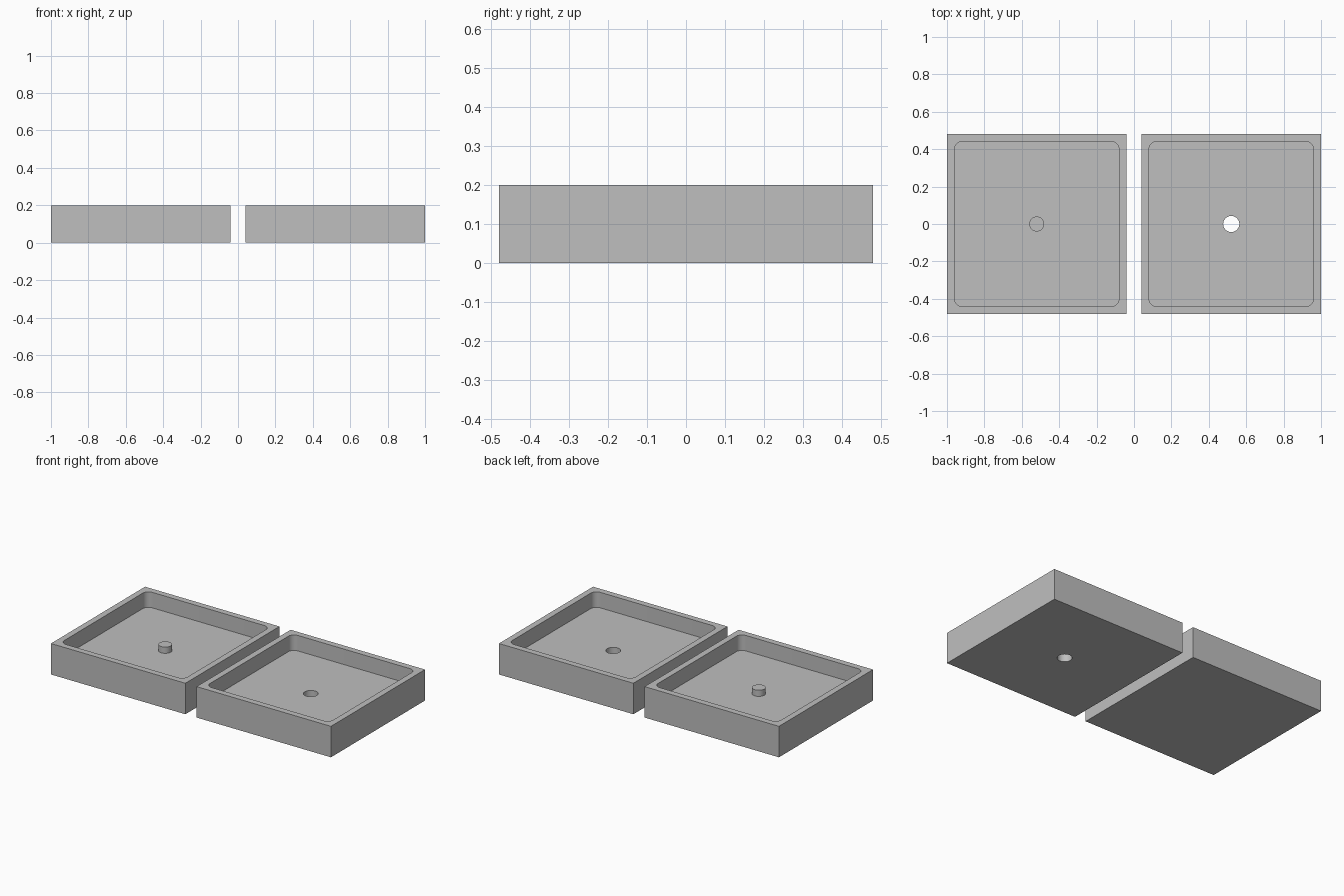
import bpy, bmesh

if "Cube" in bpy.data.objects:
    bpy.data.objects.remove(bpy.data.objects["Cube"])

SIZE, HEIGHT, FLOOR = 0.96, 0.2, 0.1   # tray width, tray height, floor level
CAVITY, CORNER = 0.88, 0.04            # recess width and corner radius
CENTRE = 0.52                          # distance of each tray from the middle

grey = bpy.data.materials.new("light grey")
grey.diffuse_color = (0.522, 0.522, 0.522, 1)
grey.use_nodes = True
grey.node_tree.nodes["Principled BSDF"].inputs["Base Color"].default_value = grey.diffuse_color


def finish(bm, name):
    mesh = bpy.data.meshes.new(name)
    bm.to_mesh(mesh)
    bm.free()
    mesh.materials.append(grey)
    obj = bpy.data.objects.new(name, mesh)
    bpy.context.collection.objects.link(obj)
    return obj


def box(name, x, width, z0, z1, radius=0):
    bm = bmesh.new()
    bmesh.ops.create_cube(bm, size=1)
    for v in bm.verts:
        v.co = (x + v.co.x * width, v.co.y * width, z0 + (v.co.z + 0.5) * (z1 - z0))
    if radius:
        upright = [e for e in bm.edges if abs(e.verts[0].co.z - e.verts[1].co.z) > 1e-4]
        bmesh.ops.bevel(bm, geom=upright, offset=radius, segments=8,
                        profile=0.5, affect='EDGES')
    return finish(bm, name)


def cylinder(name, x, radius, z0, z1):
    bm = bmesh.new()
    bmesh.ops.create_cone(bm, cap_ends=True, segments=48, radius1=radius,
                          radius2=radius, depth=z1 - z0)
    bmesh.ops.translate(bm, verts=bm.verts, vec=(x, 0, (z0 + z1) / 2))
    return finish(bm, name)


def select_only(obj):
    bpy.ops.object.select_all(action='DESELECT')
    obj.select_set(True)
    bpy.context.view_layer.objects.active = obj


def cut(obj, cutter):
    mod = obj.modifiers.new("cut", 'BOOLEAN')
    mod.operation, mod.solver, mod.object = 'DIFFERENCE', 'EXACT', cutter
    select_only(obj)
    bpy.ops.object.modifier_apply(modifier=mod.name)
    bpy.data.objects.remove(cutter)


def smooth(obj):
    select_only(obj)
    bpy.ops.object.shade_smooth_by_angle(angle=0.6)


# Two open trays with a rounded recess
trays = {}
for side, x in (("left", -CENTRE), ("right", CENTRE)):
    tray = box(side + "_tray", x, SIZE, 0, HEIGHT)
    cut(tray, box("recess_cutter", x, CAVITY, FLOOR, HEIGHT + 0.1, CORNER))
    trays[side] = tray

# Through hole in the right tray
cut(trays["right"], cylinder("hole_cutter", CENTRE, 0.043, -0.1, HEIGHT))

# Locating peg on the left tray floor
peg = cylinder("locating_peg", -CENTRE, 0.04, FLOOR - 0.01, FLOOR + 0.04)

for part in (*trays.values(), peg):
    smooth(part)
